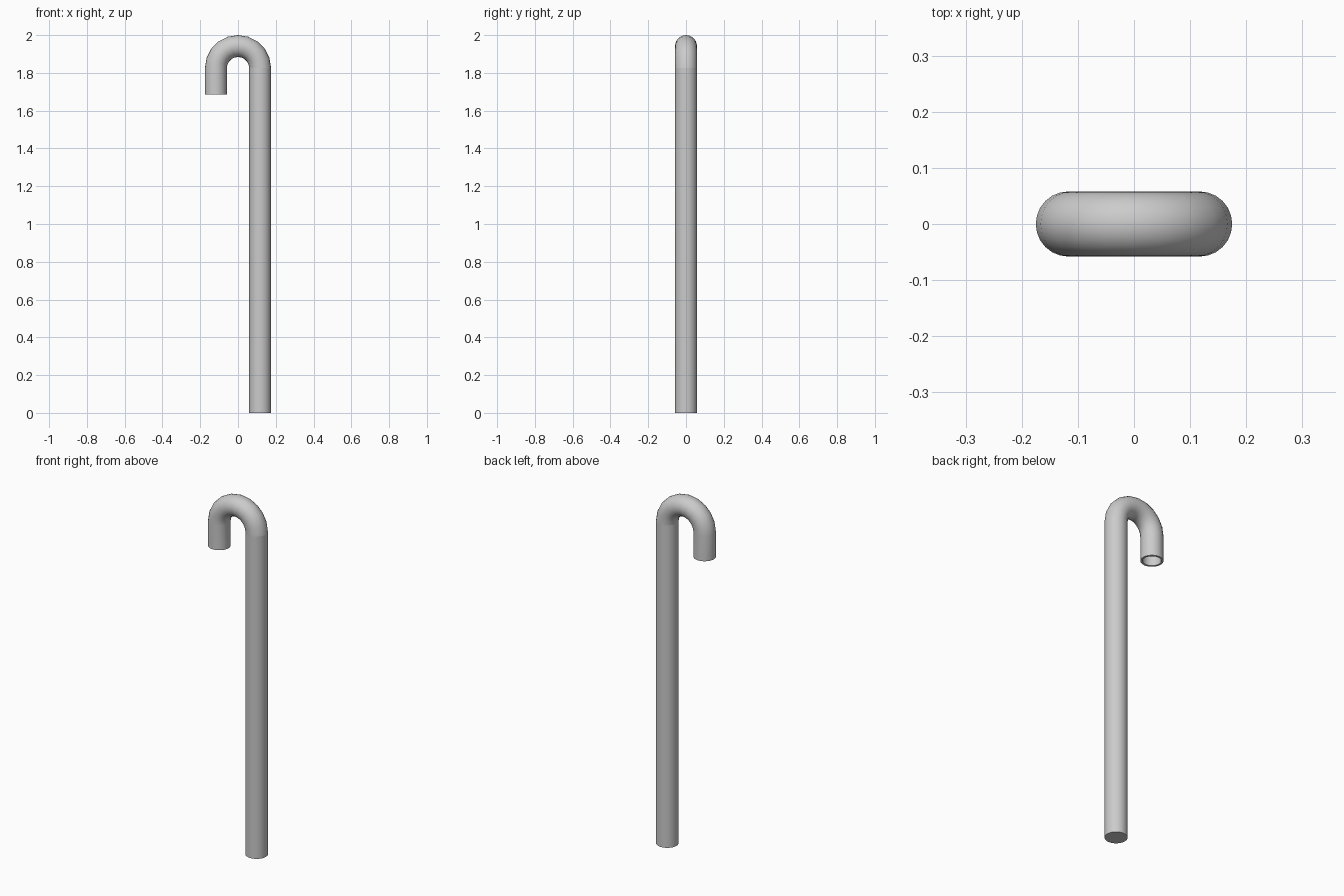
import bpy, bmesh, math
from mathutils import Vector

if "Cube" in bpy.data.objects:
    bpy.data.objects.remove(bpy.data.objects["Cube"])

R_BEND, R_TUBE, R_BORE = 0.117, 0.058, 0.047
Z_BEND, Z_TIP = 1.825, 1.685
SIDES, BEND_STEPS = 24, 10


def finish(bm, name):
    bmesh.ops.recalc_face_normals(bm, faces=bm.faces)
    mesh = bpy.data.meshes.new(name)
    bm.to_mesh(mesh)
    bm.free()
    obj = bpy.data.objects.new(name, mesh)
    bpy.context.collection.objects.link(obj)
    bpy.ops.object.select_all(action='DESELECT')
    obj.select_set(True)
    bpy.context.view_layer.objects.active = obj
    bpy.ops.object.shade_smooth_by_angle(angle=math.radians(35))
    return obj


def ring(bm, centre, outward, radius):
    """Circle of vertices spanned by the outward direction and y."""
    verts = []
    for i in range(SIDES):
        a = math.tau * i / SIDES
        offset = outward * math.cos(a) + Vector((0, 1, 0)) * math.sin(a)
        verts.append(bm.verts.new(centre + offset * radius))
    return verts


def bridge(bm, a, b):
    for i in range(SIDES):
        j = (i + 1) % SIDES
        bm.faces.new((a[i], a[j], b[j], b[i]))


# Straight stem with a closed foot
bm = bmesh.new()
out = Vector((1, 0, 0))
foot = ring(bm, Vector((R_BEND, 0, 0)), out, R_TUBE)
top = ring(bm, Vector((R_BEND, 0, Z_BEND)), out, R_TUBE)
bridge(bm, foot, top)
bm.faces.new(foot)
finish(bm, "stem")

# Hollow hook: half-circle bend, then a short straight tip
path = []
for i in range(BEND_STEPS + 1):
    a = math.pi * i / BEND_STEPS
    d = Vector((math.cos(a), 0, math.sin(a)))
    path.append((Vector((0, 0, Z_BEND)) + d * R_BEND, d))
path.append((Vector((-R_BEND, 0, Z_TIP)), Vector((-1, 0, 0))))

bm = bmesh.new()
outer = [ring(bm, c, d, R_TUBE) for c, d in path]
inner = [ring(bm, c, d, R_BORE) for c, d in path]
for rings in (outer, inner):
    for a, b in zip(rings, rings[1:]):
        bridge(bm, a, b)
bridge(bm, outer[-1], inner[-1])  # open rim at the tip
bridge(bm, outer[0], inner[0])    # joint with the stem
finish(bm, "hook")
